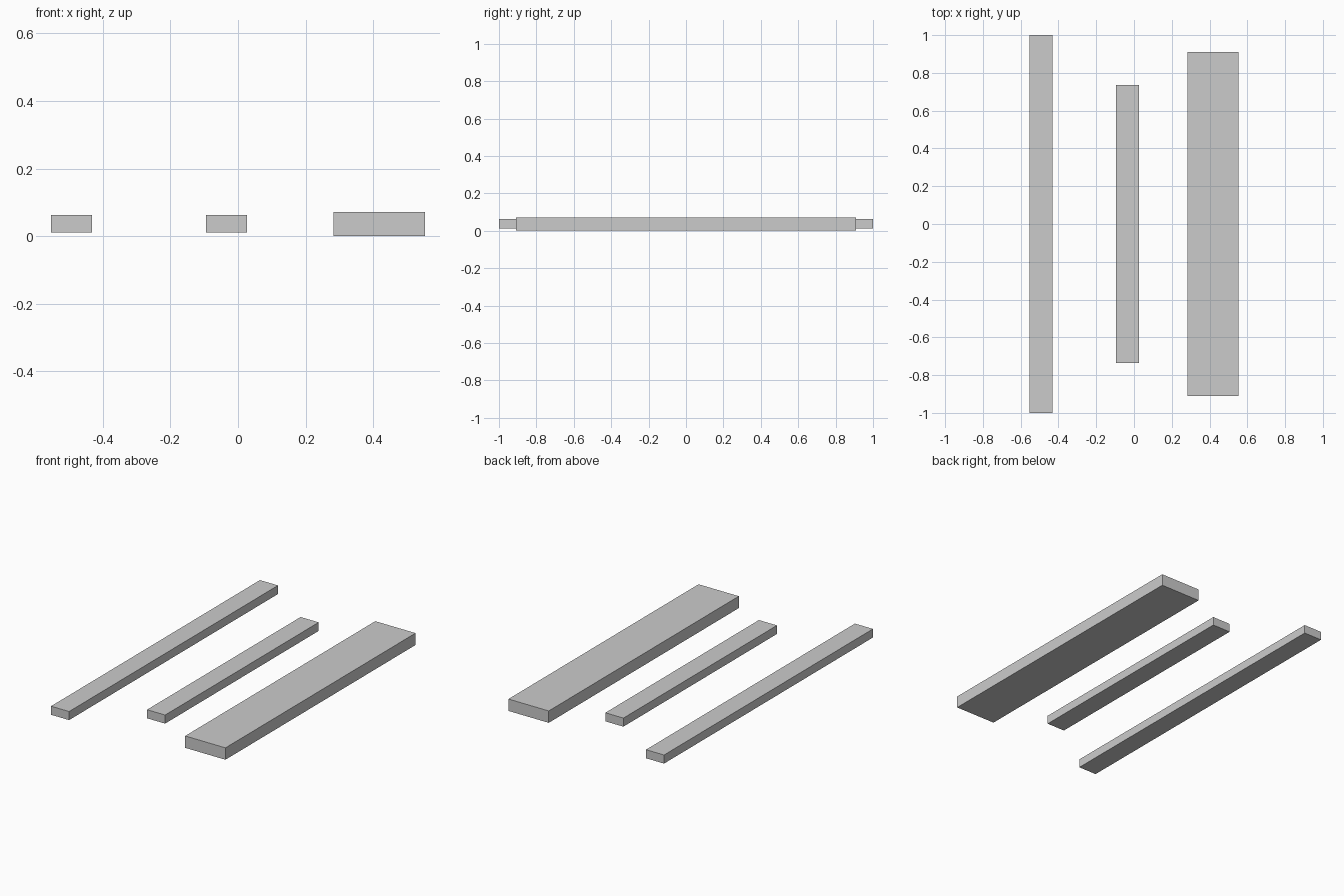
import bpy

if "Cube" in bpy.data.objects:
    bpy.data.objects.remove(bpy.data.objects["Cube"])


def plank(name, x0, x1, half_length, z0, z1):
    """Rectangular board running along y."""
    bpy.ops.mesh.primitive_cube_add(size=1, location=((x0 + x1) / 2, 0, (z0 + z1) / 2))
    ob = bpy.context.object
    ob.name = name
    ob.scale = (x1 - x0, 2 * half_length, z1 - z0)
    bpy.ops.object.transform_apply(location=False, rotation=False, scale=True)
    return ob


# Two narrow boards and one wide, thicker board
plank("long_narrow_plank", -0.553, -0.432, 1.0, 0.011, 0.063)
plank("short_narrow_plank", -0.095, 0.026, 0.735, 0.011, 0.063)
plank("wide_plank", 0.283, 0.553, 0.91, 0.0, 0.072)
